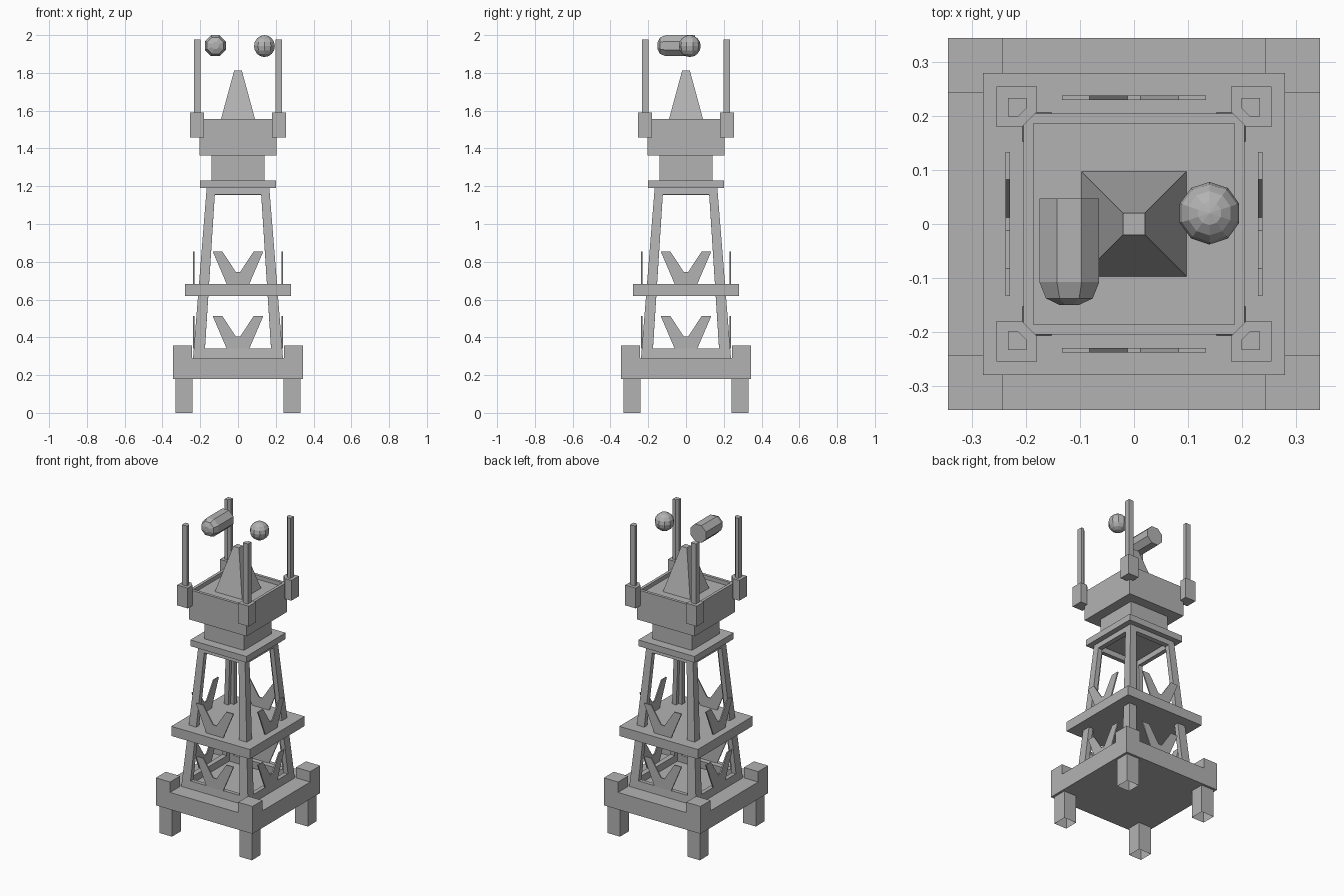
import bpy, bmesh, math
from mathutils import Matrix, Vector

cube = bpy.data.objects.get("Cube")
if cube:
    bpy.data.objects.remove(cube, do_unlink=True)

grey = bpy.data.materials.new("plain grey")
grey.use_nodes = True
GREY = (0.45, 0.45, 0.45, 1)
grey.diffuse_color = GREY
grey.node_tree.nodes["Principled BSDF"].inputs["Base Color"].default_value = GREY


def finish(name, bm, fix_normals=True):
    if fix_normals:
        bmesh.ops.recalc_face_normals(bm, faces=bm.faces)
    mesh = bpy.data.meshes.new(name)
    bm.to_mesh(mesh)
    bm.free()
    mesh.materials.append(grey)
    obj = bpy.data.objects.new(name, mesh)
    bpy.context.scene.collection.objects.link(obj)
    return obj


def loft(bm, rings):
    """Join rings of points with quads and cap both ends."""
    loops = [[bm.verts.new(p) for p in ring] for ring in rings]
    n = len(loops[0])
    for a, b in zip(loops, loops[1:]):
        for i in range(n):
            j = (i + 1) % n
            bm.faces.new((a[i], a[j], b[j], b[i]))
    return bm.faces.new(loops[0]), bm.faces.new(loops[-1])


def square(r, z):
    return [(-r, -r, z), (r, -r, z), (r, r, z), (-r, r, z)]


def tapered_block(name, *levels):
    """Square block through (half width, height) levels."""
    bm = bmesh.new()
    loft(bm, [square(r, z) for r, z in levels])
    return finish(name, bm)


def corner_post(name, lo, hi, z0, z1, chamfer=0.0, open_bottom=False):
    """The same upright post on all four corners, inner edge chamfered."""
    if chamfer:
        outline = [(lo + chamfer, lo), (hi, lo), (hi, hi), (lo, hi), (lo, lo + chamfer)]
    else:
        outline = [(lo, lo), (hi, lo), (hi, hi), (lo, hi)]
    for side, sx in (("left", 1), ("right", -1)):
        for end, sy in (("front", -1), ("back", 1)):
            bm = bmesh.new()
            bottom, top = loft(bm, [[(sx * x, sy * y, z) for x, y in outline] for z in (z0, z1)])
            bmesh.ops.recalc_face_normals(bm, faces=bm.faces)
            if open_bottom:
                bm.faces.remove(bottom)
            finish(f"{end}_{side}_{name}", bm, False)


# Base
corner_post("foot", 0.24, 0.33, 0, 0.18, open_bottom=True)
tapered_block("base_slab", (0.345, 0.18), (0.345, 0.29))
corner_post("base_corner", 0.243, 0.345, 0.29, 0.357)

# Tower frame: four leaning sides, each with a trapezoid opening
BOTTOM, TOP = 0.29, 1.19


def lean(z):
    return 0.238 - 0.08 * (z - BOTTOM)


bm = bmesh.new()
outer = [(-lean(BOTTOM), BOTTOM), (lean(BOTTOM), BOTTOM), (lean(TOP), TOP), (-lean(TOP), TOP)]
opening = [(-0.175, 0.34), (0.175, 0.34), (0.123, 1.155), (-0.123, 1.155)]
for k in range(4):
    turn = Matrix.Rotation(k * math.pi / 2, 3, 'Z')
    out, inn = [[bm.verts.new(turn @ Vector((x, -lean(z), z))) for x, z in pts]
                for pts in (outer, opening)]
    for i in range(4):
        j = (i + 1) % 4
        bm.faces.new((out[i], out[j], inn[j], inn[i]))
bmesh.ops.remove_doubles(bm, verts=bm.verts, dist=0.0001)
frame = finish("tower_frame", bm, False)
solid = frame.modifiers.new("thickness", 'SOLIDIFY')
solid.thickness = 0.03
solid.offset = -1
solid.use_even_offset = True

# Platforms, neck and cabin
tapered_block("middle_platform", (0.28, 0.62), (0.28, 0.682))
tapered_block("upper_platform", (0.2, 1.19), (0.2, 1.23))
tapered_block("neck", (0.14, 1.23), (0.14, 1.363))
tapered_block("cabin", (0.205, 1.363), (0.205, 1.555), (0.186, 1.555), (0.186, 1.53))
tapered_block("spire", (0.097, 1.53), (0.02, 1.813))

# V-shaped guards on each side of both levels
half = [(0.06, 0), (0.134, 0.173), (0.083, 0.173), (0.012, 0.065)]
vee = half + [(-x, z) for x, z in reversed(half)]
for level, z0 in (("lower", 0.34), ("upper", 0.682)):
    for k, side in enumerate(("front", "left", "back", "right")):
        bm = bmesh.new()
        loft(bm, [[(x, y, z + z0) for x, z in vee] for y in (-0.238, -0.23)])
        bm.transform(Matrix.Rotation(k * math.pi / 2, 4, 'Z'))
        finish(f"{level}_{side}_guard", bm)

# Antennas in sockets on the cabin corners
corner_post("antenna_socket", 0.18, 0.255, 1.459, 1.59, 0.028)
corner_post("antenna", 0.199, 0.234, 1.59, 1.977, 0.016)

# Floating ball
bm = bmesh.new()
bmesh.ops.create_uvsphere(bm, u_segments=10, v_segments=8, radius=0.058,
                          matrix=Matrix.Translation((0.14, 0.02, 1.942)))
finish("ball", bm)

# Floating octagonal capsule with a rounded nose
bm = bmesh.new()
angles = [math.radians(22.5 + 45 * i) for i in range(8)]
profile = [(0.047, 0.06), (-0.108, 0.06), (-0.138, 0.047), (-0.15, 0.02)]
loft(bm, [[(-0.12 + r * math.cos(a), y, 1.944 + r * math.sin(a)) for a in angles]
          for y, r in profile])
finish("capsule", bm)
